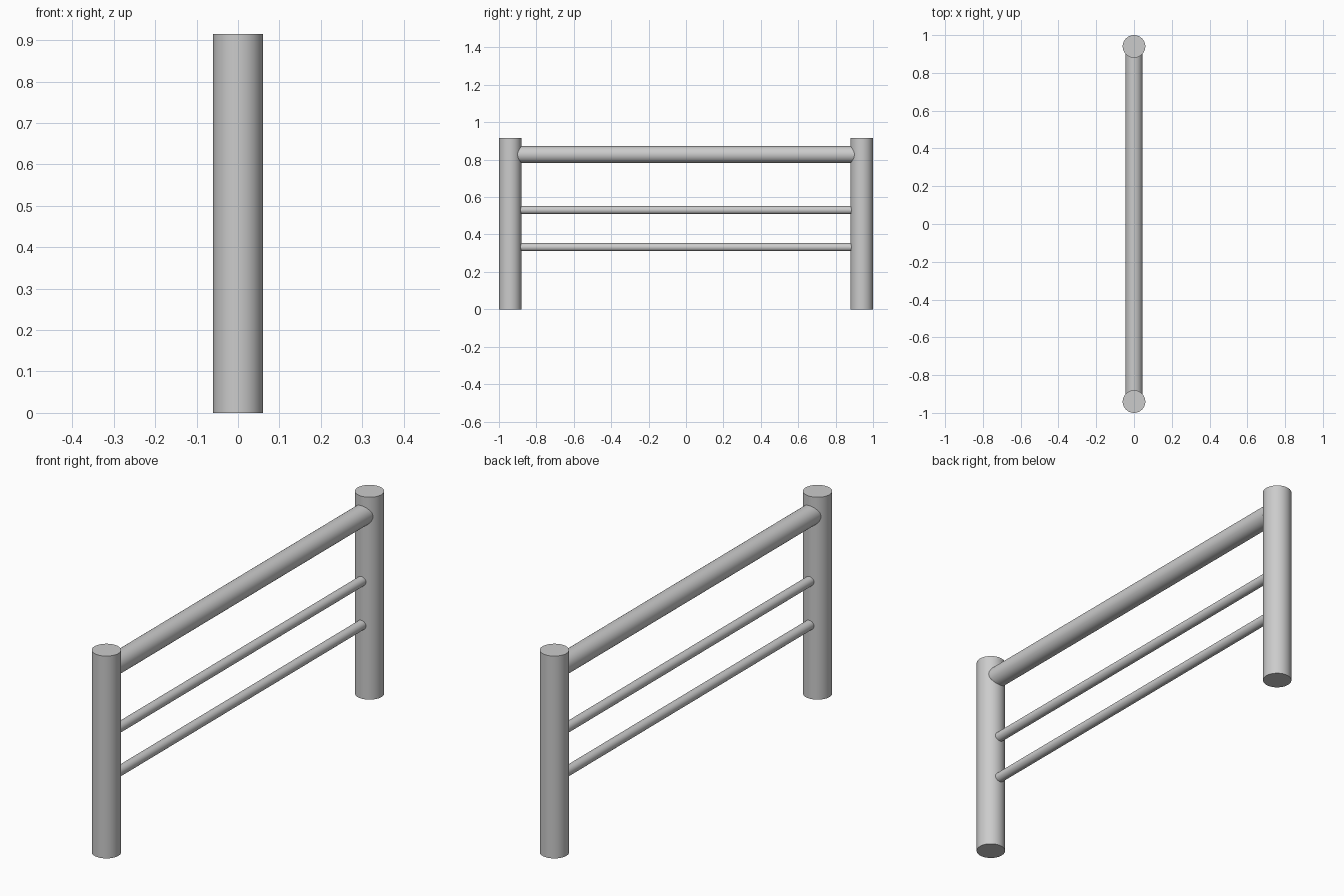
import bpy
import math

if "Cube" in bpy.data.objects:
    bpy.data.objects.remove(bpy.data.objects["Cube"])

POST_Y, POST_R, POST_H = 0.94, 0.06, 0.915


def tube(name, radius, length, location, rotation=(0, 0, 0), sides=48):
    bpy.ops.mesh.primitive_cylinder_add(vertices=sides, radius=radius, depth=length,
                                        location=location, rotation=rotation)
    obj = bpy.context.object
    obj.name = name
    bpy.ops.object.shade_smooth_by_angle(angle=math.radians(30))
    return obj


# Upright posts at both ends
for name, side in (("front_post", -1), ("back_post", 1)):
    tube(name, POST_R, POST_H, (0, side * POST_Y, POST_H / 2))

# Thick handrail and two thin bars, ends sunk into the posts
for name, radius, z in (("top_rail", 0.045, 0.827),
                        ("middle_bar", 0.0215, 0.53),
                        ("lower_bar", 0.0215, 0.332)):
    tube(name, radius, 2 * POST_Y - 0.04, (0, 0, z), (math.pi / 2, 0, 0))
